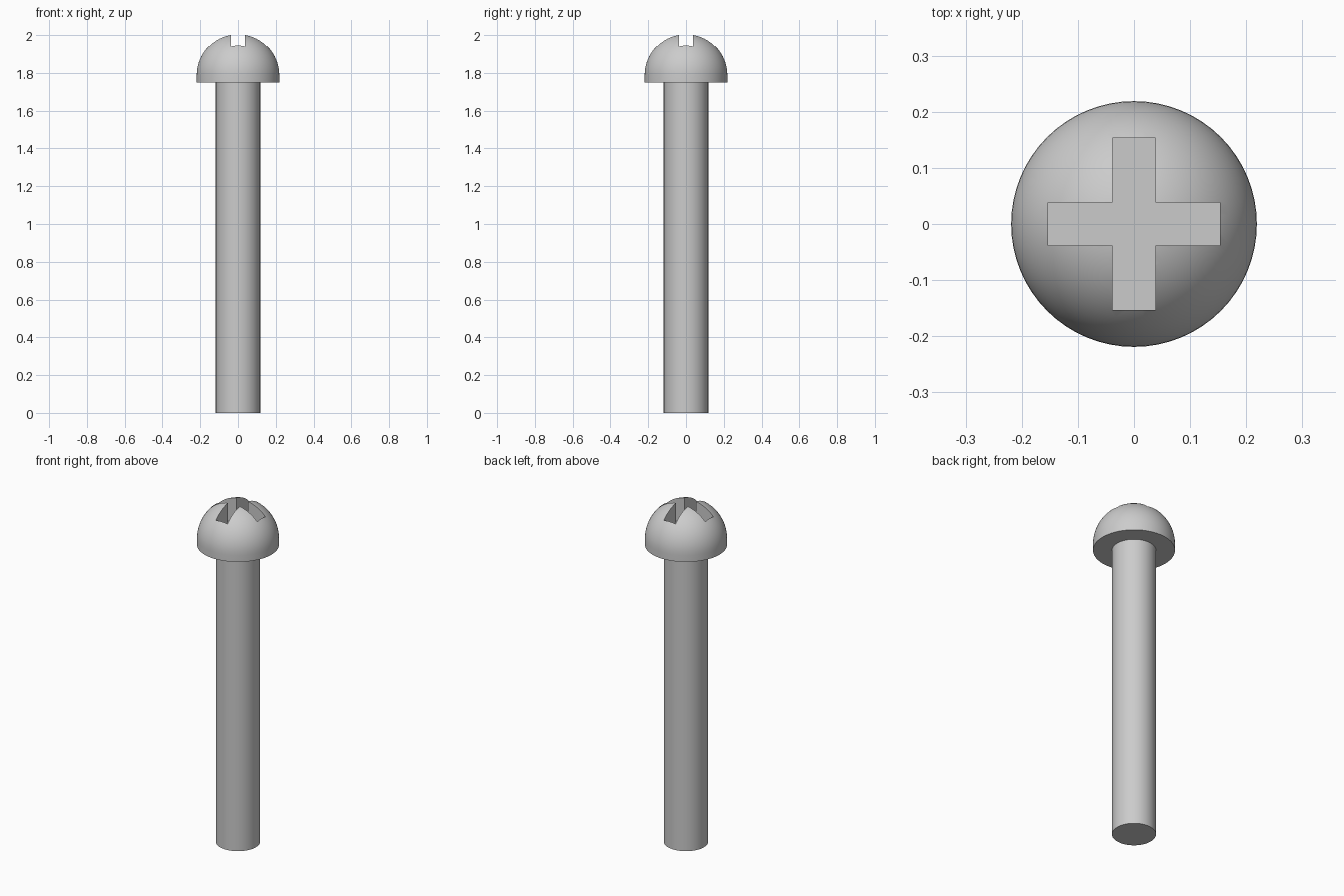
import bpy
import bmesh
from math import sin, cos, pi, radians
from mathutils import Matrix, Vector

cube = bpy.data.objects.get("Cube")
if cube:
    bpy.data.objects.remove(cube, do_unlink=True)

HEAD_R, HEAD_BASE, DOME_Z = 0.219, 1.75, 1.788
SHANK_R = 0.118
SLOT_LEN, SLOT_HALF, SLOT_FLOOR = 0.153, 0.038, 1.85

steel = bpy.data.materials.new("steel_grey")
steel.use_nodes = True
grey = (0.6, 0.6, 0.6, 1)
steel.diffuse_color = grey
steel.node_tree.nodes["Principled BSDF"].inputs["Base Color"].default_value = grey


def add_object(name, bm):
    bmesh.ops.recalc_face_normals(bm, faces=bm.faces)
    mesh = bpy.data.meshes.new(name)
    bm.to_mesh(mesh)
    bm.free()
    mesh.materials.append(steel)
    obj = bpy.data.objects.new(name, mesh)
    bpy.context.collection.objects.link(obj)
    return obj


def lathe(name, profile, sides):
    """Spin an (r, z) profile around the z axis."""
    bm = bmesh.new()
    verts = [bm.verts.new((r, 0, z)) for r, z in profile]
    edges = [bm.edges.new(pair) for pair in zip(verts, verts[1:])]
    bmesh.ops.spin(bm, geom=verts + edges, cent=(0, 0, 0), axis=(0, 0, 1),
                   angle=2 * pi, steps=sides, use_merge=True)
    bmesh.ops.remove_doubles(bm, verts=bm.verts, dist=1e-5)
    return add_object(name, bm)


def select_only(obj):
    bpy.ops.object.select_all(action="DESELECT")
    obj.select_set(True)
    bpy.context.view_layer.objects.active = obj


# Plain round shank
shank = lathe("shank", [(0, 0), (SHANK_R, 0), (SHANK_R, HEAD_BASE), (0, HEAD_BASE)], 32)

# Domed head with a short straight rim
dome = [(HEAD_R * cos(a), DOME_Z + HEAD_R * sin(a))
        for a in (i * pi / 32 for i in range(16))]
head = lathe("head", [(0, HEAD_BASE), (HEAD_R, HEAD_BASE)] + dome
             + [(0, DOME_Z + HEAD_R)], 64)

# Cross-shaped cutter for the drive recess
bm = bmesh.new()
arm = [(SLOT_LEN, -SLOT_HALF), (SLOT_LEN, SLOT_HALF), (SLOT_HALF, SLOT_HALF)]
outline = [Matrix.Rotation(k * pi / 2, 3, "Z") @ Vector((x, y, SLOT_FLOOR))
           for k in range(4) for x, y in arm]
floor = bm.faces.new([bm.verts.new(p) for p in outline])
top = bmesh.ops.extrude_face_region(bm, geom=[floor], use_keep_orig=True)["geom"]
bmesh.ops.translate(bm, vec=(0, 0, 0.3),
                    verts=[g for g in top if isinstance(g, bmesh.types.BMVert)])
cutter = add_object("recess_cutter", bm)

# Cut the recess, then drop the cutter
cut = head.modifiers.new("recess", "BOOLEAN")
cut.operation = "DIFFERENCE"
cut.solver = "EXACT"
cut.object = cutter
select_only(head)
bpy.ops.object.modifier_apply(modifier=cut.name)
bpy.data.objects.remove(cutter, do_unlink=True)

# Smooth round surfaces, crisp edges
for obj in (shank, head):
    select_only(obj)
    bpy.ops.object.shade_smooth_by_angle(angle=radians(30))
